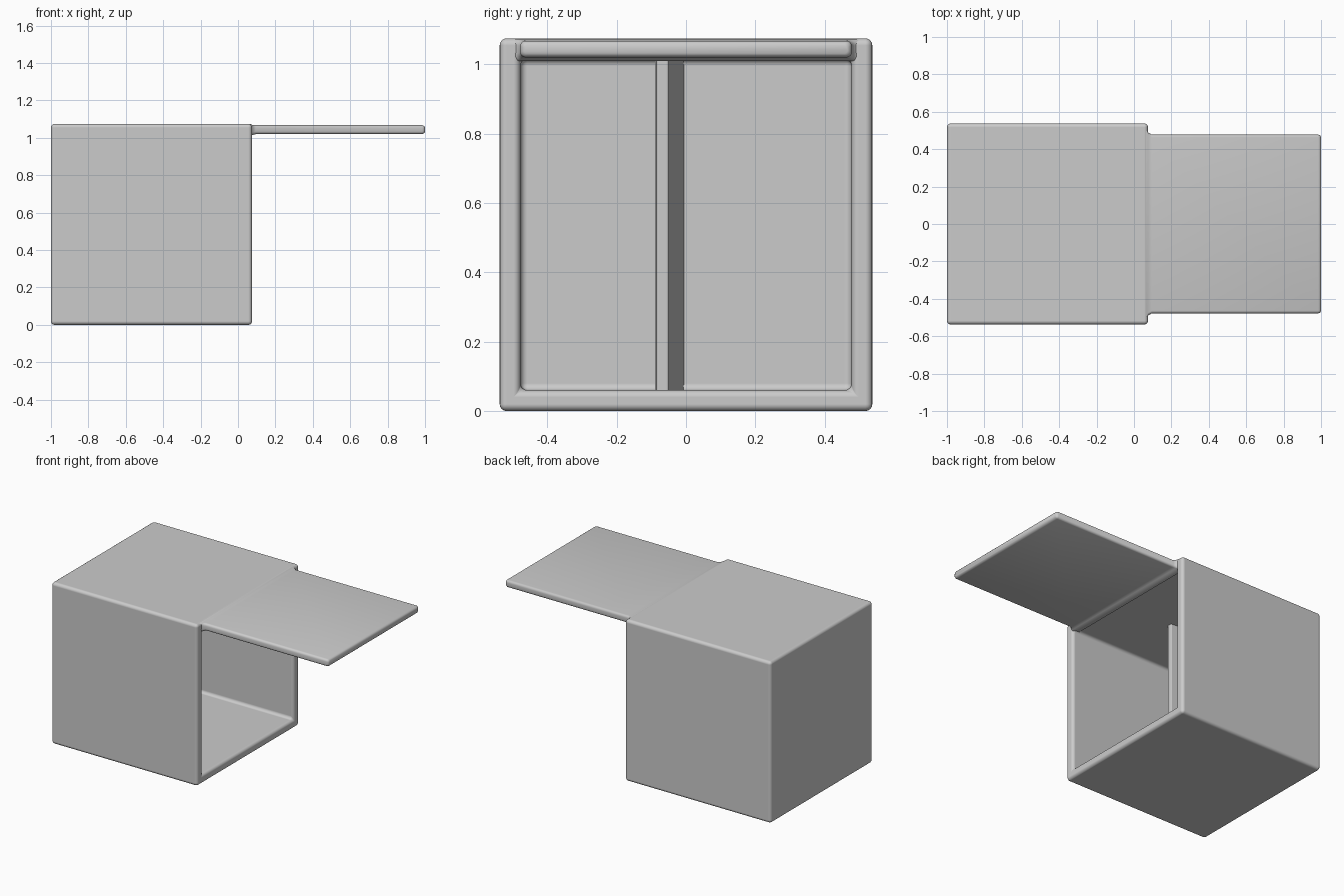
import bpy, bmesh, math
from mathutils import Vector

if "Cube" in bpy.data.objects:
    bpy.data.objects.remove(bpy.data.objects["Cube"], do_unlink=True)

SIZE = 1.075      # outer edge of the cubic box
WALL = 0.06
BACK = -1.0       # closed end
MOUTH = BACK + SIZE


def finish(bm, name, bevel=0.0):
    bmesh.ops.recalc_face_normals(bm, faces=bm.faces)
    mesh = bpy.data.meshes.new(name)
    bm.to_mesh(mesh)
    bm.free()
    obj = bpy.data.objects.new(name, mesh)
    bpy.context.collection.objects.link(obj)
    if bevel:
        mod = obj.modifiers.new("Bevel", "BEVEL")
        mod.width = bevel
        mod.segments = 4
        mod.limit_method = "ANGLE"
        mod.harden_normals = True
    bpy.ops.object.select_all(action="DESELECT")
    obj.select_set(True)
    bpy.context.view_layer.objects.active = obj
    bpy.ops.object.shade_smooth_by_angle(angle=math.radians(40))
    return obj


# Hollow box, open towards +x
bm = bmesh.new()
bmesh.ops.create_cube(bm, size=SIZE)
bmesh.ops.translate(bm, verts=bm.verts, vec=(BACK + SIZE / 2, 0, SIZE / 2))
mouth = max(bm.faces, key=lambda f: f.calc_center_median().x)
bmesh.ops.inset_region(bm, faces=[mouth], thickness=WALL, use_even_offset=True)
cavity = bmesh.ops.extrude_discrete_faces(bm, faces=[mouth])["faces"][0]
bmesh.ops.translate(bm, verts=cavity.verts, vec=(WALL - SIZE, 0, 0))
finish(bm, "box_shell", 0.02)


# Rounded rectangular section across the x axis
def section(bm, x, half, low, high, radius, steps=4):
    centres = [(half - radius, high - radius), (radius - half, high - radius),
               (radius - half, low + radius), (half - radius, low + radius)]
    ring = []
    for i, (cy, cz) in enumerate(centres):
        for k in range(steps + 1):
            a = math.pi / 2 * (i + k / steps)
            p = Vector((x, cy + radius * math.cos(a), cz + radius * math.sin(a)))
            ring.append(bm.verts.new(p))
    return ring


# Open flap, flared at the hinge and rounded at the tip
bm = bmesh.new()
stations = [(0.03, 0.505, 1.01, 1.073, 0.015),
            (0.068, 0.505, 1.01, 1.073, 0.015),
            (0.075, 0.49, 1.014, 1.07, 0.015),
            (0.095, 0.478, 1.02, 1.068, 0.015),
            (0.985, 0.478, 1.02, 1.068, 0.015),
            (0.995, 0.474, 1.024, 1.064, 0.013),
            (1.0, 0.466, 1.031, 1.057, 0.01)]
rings = [section(bm, *s) for s in stations]
for a, b in zip(rings, rings[1:]):
    for i in range(len(a)):
        j = (i + 1) % len(a)
        bm.faces.new((a[i], a[j], b[j], b[i]))
bm.faces.new(rings[0])
bm.faces.new(rings[-1])
finish(bm, "open_flap")

# Upright inner divider, thicker where it meets the closed end
bm = bmesh.new()
plan = [(-0.96, -0.09), (-0.33, -0.085), (-0.33, -0.05), (-0.96, -0.005)]
base = bm.faces.new([bm.verts.new((x, y, WALL / 2)) for x, y in plan])
top = bmesh.ops.extrude_face_region(bm, geom=[base])["geom"]
bmesh.ops.translate(bm, verts=[g for g in top if isinstance(g, bmesh.types.BMVert)],
                    vec=(0, 0, SIZE - WALL))
finish(bm, "inner_divider", 0.007)
